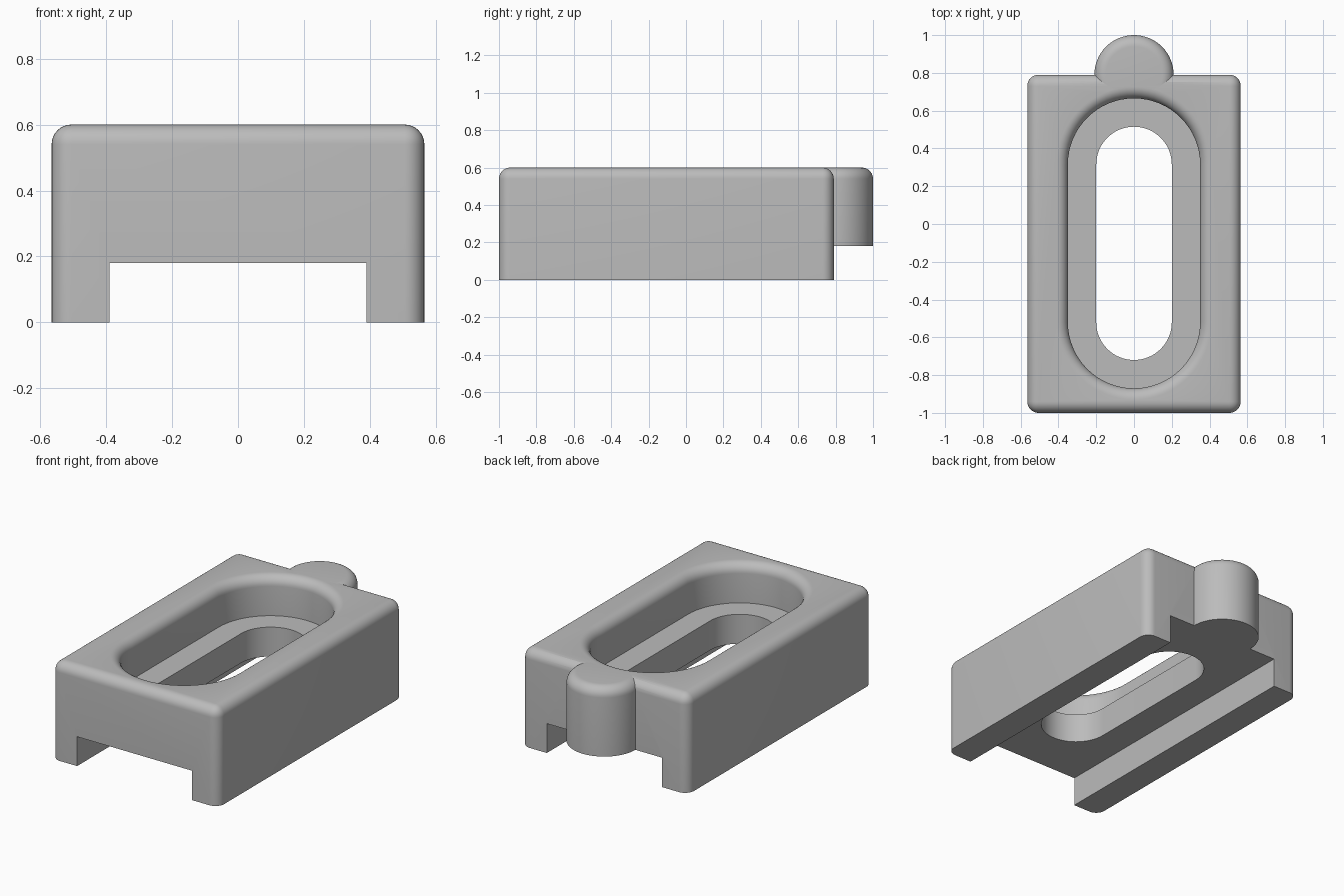
import bpy
import bmesh
from math import pi, sin, cos, radians

if "Cube" in bpy.data.objects:
    bpy.data.objects.remove(bpy.data.objects["Cube"], do_unlink=True)

HALF_W, FRONT, BACK, TOP = 0.565, -1.0, 0.79, 0.6
CHANNEL_TOP, LEDGE, FILLET = 0.18, 0.36, 0.06
SLOT_FRONT, SLOT_BACK = -0.52, 0.315
ARC = 32      # segments per half circle
STEPS = 8     # segments per fillet

grey = bpy.data.materials.new("plain_grey")
grey.use_nodes = True
colour = (0.5, 0.5, 0.5, 1)
grey.diffuse_color = colour
grey.node_tree.nodes["Principled BSDF"].inputs["Base Color"].default_value = colour


def finish(name, bm):
    bmesh.ops.recalc_face_normals(bm, faces=bm.faces)
    mesh = bpy.data.meshes.new(name)
    bm.to_mesh(mesh)
    bm.free()
    obj = bpy.data.objects.new(name, mesh)
    bpy.context.collection.objects.link(obj)
    mesh.materials.append(grey)
    return obj


def box(bm, x, y0, y1, z0, z1):
    bmesh.ops.create_cube(bm, size=1)
    for v in bm.verts:
        v.co = (v.co.x * 2 * x, y1 if v.co.y > 0 else y0, z1 if v.co.z > 0 else z0)


def stadium(name, y0, y1, profile):
    """Stack rounded outlines, one for each (radius, height) of the profile."""
    bm = bmesh.new()
    rings = []
    for r, z in profile:
        ring = []
        for yc, start in ((y1, 0), (y0, pi)):
            for i in range(ARC + 1):
                a = start + pi * i / ARC
                ring.append(bm.verts.new((r * cos(a), yc + r * sin(a), z)))
        rings.append(ring)
    n = len(rings[0])
    for low, high in zip(rings, rings[1:]):
        for i in range(n):
            j = (i + 1) % n
            bm.faces.new((low[i], low[j], high[j], high[i]))
    bm.faces.new(rings[0])
    bm.faces.new(rings[-1])
    bmesh.ops.remove_doubles(bm, verts=bm.verts, dist=1e-5)
    return finish(name, bm)


def combine(target, tool, operation):
    mod = target.modifiers.new(tool.name, "BOOLEAN")
    mod.object, mod.operation, mod.solver = tool, operation, "EXACT"
    bpy.context.view_layer.objects.active = target
    bpy.ops.object.modifier_apply(modifier=mod.name)
    bpy.data.objects.remove(tool, do_unlink=True)


# Block with rounded upright and top edges
bm = bmesh.new()
box(bm, HALF_W, FRONT, BACK, 0, TOP)
rounded = [e for e in bm.edges if max(v.co.z for v in e.verts) > TOP / 2]
bmesh.ops.bevel(bm, geom=rounded, offset=FILLET, segments=STEPS,
                profile=0.5, affect="EDGES")
block = finish("slotted_block", bm)

# Round knob on the back, with a rounded top edge
R = 0.21
turn = [pi / 2 * i / STEPS for i in range(STEPS + 1)]
knob_profile = [(R, 0.05)] + [(R - FILLET + FILLET * cos(a), TOP - FILLET + FILLET * sin(a))
                              for a in turn]
combine(block, stadium("back_knob", BACK, BACK, knob_profile), "UNION")

# Channel along the underside
bm = bmesh.new()
box(bm, 0.39, FRONT - 0.2, BACK + 0.5, -0.2, CHANNEL_TOP)
combine(block, finish("channel_cutter", bm), "DIFFERENCE")

# Wide recess with a rounded rim, then the narrow through slot
R = 0.35
recess_profile = [(R, LEDGE)] + [(R + FILLET - FILLET * cos(a), TOP - FILLET + FILLET * sin(a))
                                 for a in turn] + [(R + FILLET, TOP + 0.1)]
combine(block, stadium("recess_cutter", SLOT_FRONT, SLOT_BACK, recess_profile), "DIFFERENCE")
combine(block, stadium("slot_cutter", SLOT_FRONT, SLOT_BACK, [(0.2, 0.1), (0.2, 0.5)]), "DIFFERENCE")

# Smooth the rounds and keep real edges crisp
bpy.ops.object.select_all(action="DESELECT")
block.select_set(True)
bpy.context.view_layer.objects.active = block
bpy.ops.object.shade_smooth_by_angle(angle=radians(30))
